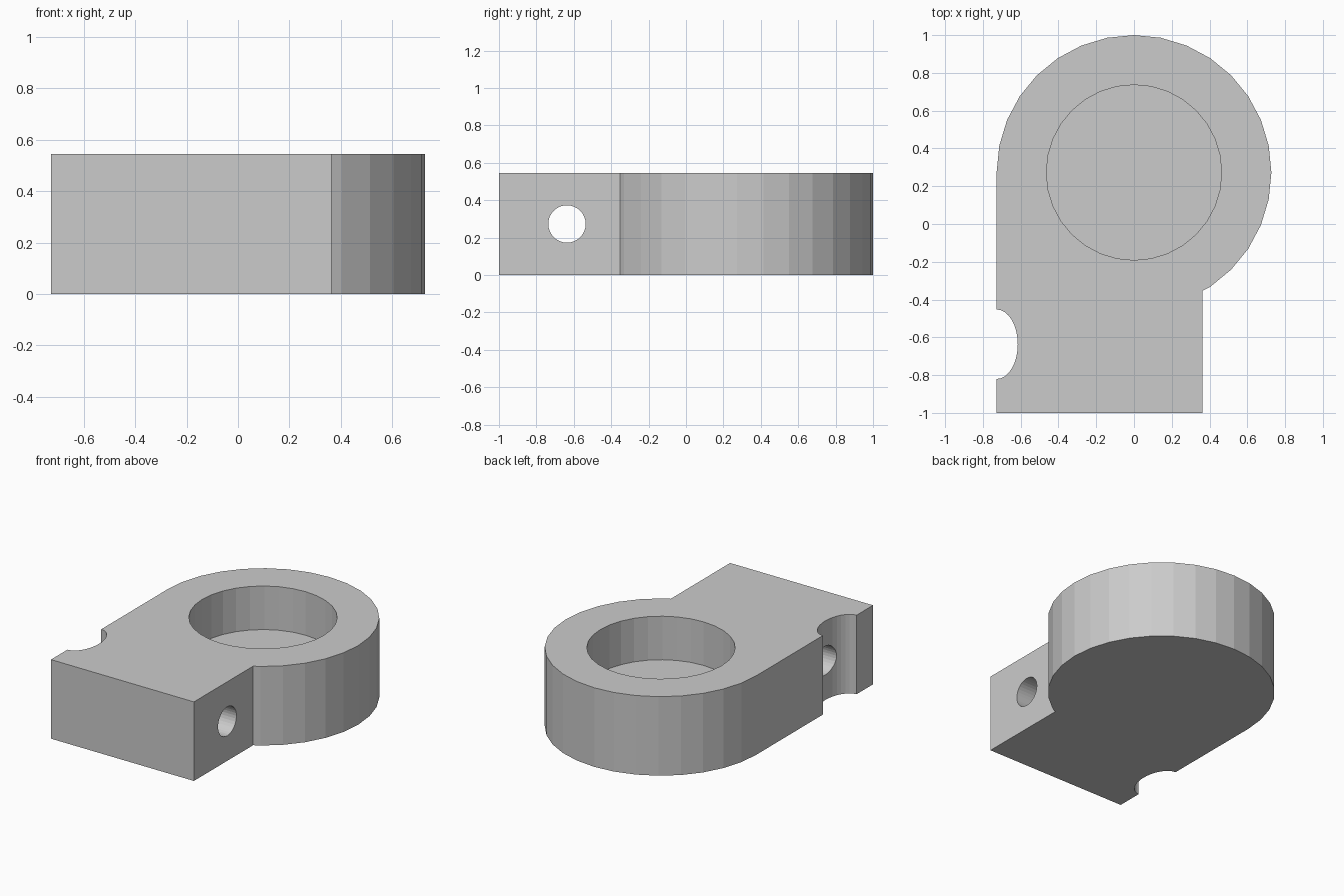
import bpy, math

if "Cube" in bpy.data.objects:
    bpy.data.objects.remove(bpy.data.objects["Cube"])

H = 0.5455     # plate height
R = 0.7273     # ring radius, also the left edge
CY = 0.2727    # ring centre in y

grey = bpy.data.materials.new("plain grey")
grey.diffuse_color = (0.6, 0.6, 0.6, 1)
grey.use_nodes = True
grey.node_tree.nodes["Principled BSDF"].inputs["Base Color"].default_value = grey.diffuse_color


def cylinder(name, radius, depth, loc, rot=(0, 0, 0), scale=(1, 1, 1)):
    bpy.ops.mesh.primitive_cylinder_add(vertices=32, radius=radius, depth=depth,
                                        location=loc, rotation=rot)
    ob = bpy.context.object
    ob.name = name
    ob.scale = scale
    return ob


def prism(name, outline, height):
    n = len(outline)
    verts = [(x, y, z) for z in (0, height) for x, y in outline]
    faces = [tuple(reversed(range(n))), tuple(range(n, 2 * n))]
    faces += [(i, (i + 1) % n, n + (i + 1) % n, n + i) for i in range(n)]
    mesh = bpy.data.meshes.new(name)
    mesh.from_pydata(verts, [], faces)
    ob = bpy.data.objects.new(name, mesh)
    bpy.context.collection.objects.link(ob)
    return ob


# Bracket body: round head, straight left side, narrower tongue at the front
step = math.pi / 16
arc = [(R * math.cos(i * step), CY + R * math.sin(i * step)) for i in range(-5, 17)]
neck_x = 0.3636
a, b = (R * math.cos(-6 * step), CY + R * math.sin(-6 * step)), arc[0]
t = (neck_x - a[0]) / (b[0] - a[0])
neck_y = a[1] + t * (b[1] - a[1])
body = prism("bracket_body", [(-R, -1), (neck_x, -1), (neck_x, neck_y)] + arc, H)
body.data.materials.append(grey)

# Blind round pocket, oval side notch and cross hole
pocket_floor = 0.245
cutters = [
    cylinder("pocket_cutter", 0.464, 1, (0, CY, pocket_floor + 0.5)),
    cylinder("notch_cutter", 1, 2, (-R, -0.6364, H / 2), scale=(0.112, 0.184, 1)),
    cylinder("cross_hole_cutter", 0.1, 3, (0, -0.6364, H / 2), (0, math.pi / 2, 0)),
]
for c in cutters:
    c.data.materials.append(grey)
    c.hide_render = True
    c.hide_set(True)
    mod = body.modifiers.new(c.name, 'BOOLEAN')
    mod.operation = 'DIFFERENCE'
    mod.solver = 'EXACT'
    mod.object = c
